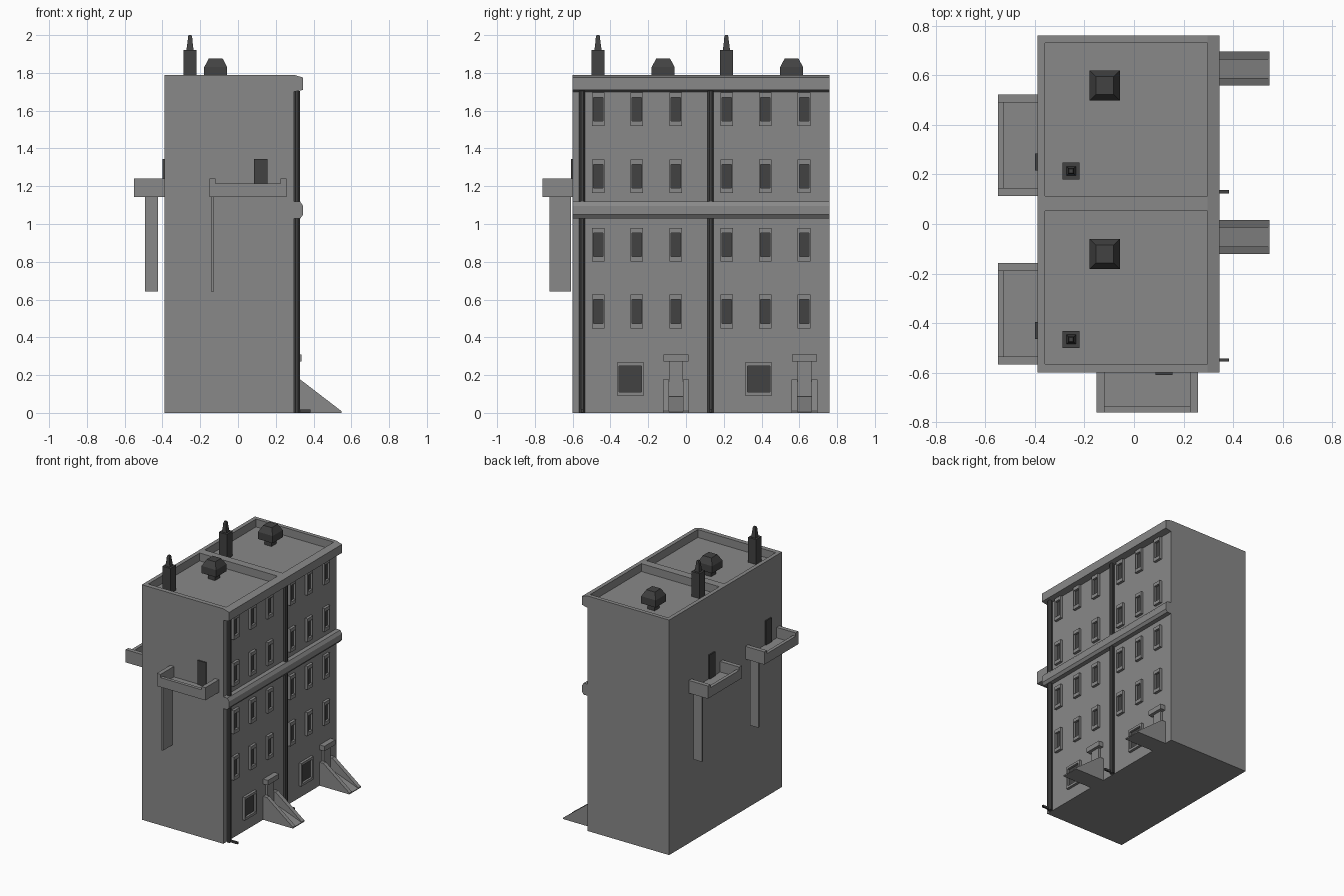
import bpy, bmesh, math

old = bpy.data.objects.get("Cube")
if old:
    bpy.data.objects.remove(old, do_unlink=True)


def material(name, value):
    m = bpy.data.materials.new(name)
    m.use_nodes = True
    colour = (value, value, value, 1)
    m.diffuse_color = colour
    m.node_tree.nodes["Principled BSDF"].inputs["Base Color"].default_value = colour
    return m


STONE = material("mid grey stone", 0.25)
DARK = material("dark grey metal and glass", 0.055)


def finish(name, bm, mat):
    bmesh.ops.recalc_face_normals(bm, faces=bm.faces)
    mesh = bpy.data.meshes.new(name)
    bm.to_mesh(mesh)
    bm.free()
    mesh.materials.append(mat)
    obj = bpy.data.objects.new(name, mesh)
    bpy.context.collection.objects.link(obj)
    return obj


def boxes(name, extents, mat=STONE):
    """One object from boxes given as (x0, x1, y0, y1, z0, z1)."""
    bm = bmesh.new()
    for x0, x1, y0, y1, z0, z1 in extents:
        cube = bmesh.ops.create_cube(bm, size=1)["verts"]
        bmesh.ops.scale(bm, verts=cube, vec=(x1 - x0, y1 - y0, z1 - z0))
        bmesh.ops.translate(bm, verts=cube, vec=((x0 + x1) / 2, (y0 + y1) / 2, (z0 + z1) / 2))
    return finish(name, bm, mat)


def prism(name, profile, y0, y1, mat=STONE):
    """Extrude an (x, z) profile along y."""
    bm = bmesh.new()
    face = bm.faces.new([bm.verts.new((x, y0, z)) for x, z in profile])
    ext = bmesh.ops.extrude_face_region(bm, geom=[face])["geom"]
    moved = [v for v in ext if isinstance(v, bmesh.types.BMVert)]
    bmesh.ops.translate(bm, verts=moved, vec=(0, y1 - y0, 0))
    return finish(name, bm, mat)


def square_stack(name, x, y, rings, mat=DARK):
    """Loft square rings given as (half width, z)."""
    bm = bmesh.new()
    loops = [[bm.verts.new((x + sx * h, y + sy * h, z))
              for sx, sy in ((-1, -1), (1, -1), (1, 1), (-1, 1))] for h, z in rings]
    for a, b in zip(loops, loops[1:]):
        for i in range(4):
            j = (i + 1) % 4
            bm.faces.new((a[i], a[j], b[j], b[i]))
    bm.faces.new(loops[0])
    bm.faces.new(loops[-1])
    return finish(name, bm, mat)


BACK, WALL = -0.39, 0.296
Y0, Y1 = -0.6, 0.76
ROOF, TOP = 1.73, 1.79
HOUSE = 0.68

# Main block, roof parapets and facade mouldings
boxes("main_block", [(BACK, WALL, Y0, Y1, 0, ROOF)])
boxes("parapet", [(BACK, -0.36, Y0, Y1, ROOF, TOP),
                  (-0.36, WALL, Y0, -0.565, ROOF, TOP),
                  (-0.36, WALL, 0.053, 0.114, ROOF, TOP),
                  (-0.36, WALL, 0.73, Y1, ROOF, TOP)])
prism("cornice", [(WALL, 1.7), (0.345, 1.71), (0.345, 1.775), (WALL, TOP)], Y0, Y1)
prism("string_course", [(WALL, 1.03), (0.33, 1.03), (0.345, 1.05), (0.345, 1.095),
                        (0.33, 1.118), (WALL, 1.118)], Y0, Y1)


def window(name, y, z, w, h, pane_w, pane_h):
    """Raised frame around a dark pane on the facade."""
    a, b, c, d = w / 2, h / 2, pane_w / 2, pane_h / 2
    x0, x1 = WALL - 0.005, WALL + 0.02
    boxes(name + "_frame", [(x0, x1, y - a, y - c, z - b, z + b),
                            (x0, x1, y + c, y + a, z - b, z + b),
                            (x0, x1, y - c, y + c, z - b, z - d),
                            (x0, x1, y - c, y + c, z + d, z + b)])
    boxes(name + "_pane", [(WALL, WALL + 0.004, y - c, y + c, z - d, z + d)], DARK)


def balcony(name, centre, wall, turn, leg_near, leg_far):
    """Balcony built facing -y at the origin, then turned and placed."""
    out, half = 0.16, 0.205
    parts = [
        boxes(name + "_tray", [(-half, half, -out, 0, 1.143, 1.16),
                               (-half, -half + 0.032, -out, 0, 1.16, 1.24),
                               (half - 0.032, half, -out, 0, 1.16, 1.24),
                               (-half + 0.032, half - 0.032, -out, -out + 0.025, 1.16, 1.215)]),
        boxes(name + "_support", [(-0.195, -0.179, -leg_far, -leg_near, 0.643, 1.145)]),
        boxes(name + "_door", [(0.033, 0.102, -0.009, 0, 1.16, 1.345)], DARK),
    ]
    for p in parts:
        p.rotation_euler.z = turn
        p.location = (BACK, centre, 0) if turn else (centre, wall, 0)


balcony("front_balcony", 0.053, Y0, 0, 0.008, 0.122)

for n, dy in enumerate((0, HOUSE), 1):
    tag = f"house_{n}_"
    # Upper windows
    for row, z in enumerate((0.537, 0.89, 1.252, 1.608)):
        for col in range(3):
            window(f"{tag}window_{row}_{col}", -0.465 + col * 0.205 + dy, z,
                   0.067, 0.178, 0.05, 0.125)
    window(tag + "ground_window", -0.295 + dy, 0.18, 0.143, 0.175, 0.117, 0.138)

    # Door with lintel, and the stair between sloping side walls
    yc = -0.053 + dy
    boxes(tag + "door", [(WALL, WALL + 0.018, yc - 0.038, yc + 0.038, 0, 0.275)])
    boxes(tag + "door_lintel", [(WALL, WALL + 0.04, yc - 0.067, yc + 0.067, 0.272, 0.31)])
    for side, a, b in (("right", -0.068, -0.038), ("left", 0.038, 0.07)):
        prism(f"{tag}stair_wall_{side}", [(WALL, 0), (0.547, 0), (0.547, 0.01),
                                          (0.328, 0.178), (WALL, 0.178)], yc + a, yc + b)
    prism(tag + "stair_ramp", [(WALL, 0), (0.547, 0), (0.547, 0.006),
                               (0.328, 0.087), (WALL, 0.087)], yc - 0.038, yc + 0.038)

    # Drainpipe with its foot
    py = -0.55 + dy
    bpy.ops.mesh.primitive_cylinder_add(vertices=8, radius=0.017, depth=1.705,
                                        location=(0.312, py, 0.8525),
                                        rotation=(0, 0, math.pi / 8))
    pipe = bpy.context.object
    pipe.name = tag + "drainpipe"
    pipe.data.materials.append(DARK)
    boxes(tag + "drainpipe_foot", [(0.312, 0.383, py - 0.006, py + 0.008, 0.002, 0.017)], DARK)

    # Roof chimney and ventilator
    square_stack(tag + "chimney", -0.254, -0.466 + dy,
                 [(0.034, ROOF), (0.034, 1.92), (0.019, 1.92), (0.012, 1.975),
                  (0.012, 1.985), (0.008, 2.0)])
    square_stack(tag + "roof_vent", -0.118, -0.121 + dy,
                 [(0.03, ROOF), (0.03, 1.775), (0.061, 1.775), (0.061, 1.83), (0.036, 1.877)])

    balcony(tag + "side_balcony", -0.362 + dy, BACK, -math.pi / 2, 0.033, 0.102)
